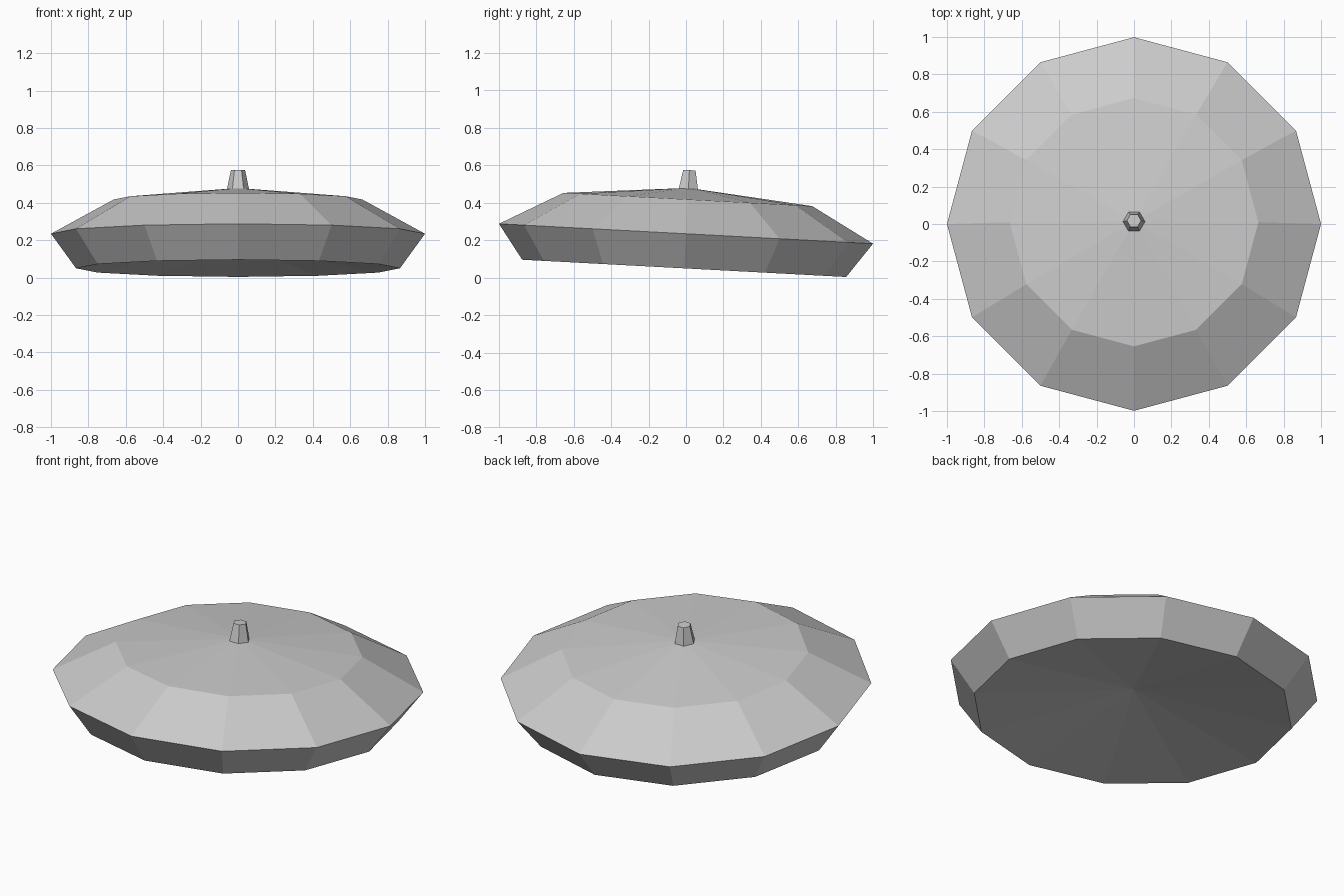
import bpy, bmesh, math
from mathutils import Matrix, Vector

cube = bpy.data.objects.get("Cube")
if cube:
    bpy.data.objects.remove(cube)

GREY = (0.6, 0.6, 0.6, 1)
mat = bpy.data.materials.new("plain grey")
mat.use_nodes = True
mat.diffuse_color = GREY
mat.node_tree.nodes["Principled BSDF"].inputs["Base Color"].default_value = GREY

# Everything leans back slightly about the rim centre
RIM_Z = 0.235
TILT = Matrix.Translation((0, 0, RIM_Z)) @ Matrix.Rotation(math.radians(-3.05), 4, "X")


def lathe(name, sides, profile):
    """Flat-shaded solid of revolution from (radius, height) points; radius 0 is a tip."""
    bm = bmesh.new()
    rings = []
    for r, z in profile:
        count = sides if r else 1
        rings.append([bm.verts.new(TILT @ Vector((r * math.cos(i * math.tau / sides),
                                                  r * math.sin(i * math.tau / sides), z)))
                      for i in range(count)])
    for a, b in zip(rings, rings[1:]):
        for i in range(sides):
            j = (i + 1) % sides
            corners = [a[i % len(a)], a[j % len(a)], b[j % len(b)], b[i % len(b)]]
            bm.faces.new(list(dict.fromkeys(corners)))
    for ring in (rings[0], rings[-1]):
        if len(ring) > 1:
            bm.faces.new(ring)
    bmesh.ops.recalc_face_normals(bm, faces=bm.faces)
    mesh = bpy.data.meshes.new(name)
    bm.to_mesh(mesh)
    bm.free()
    mesh.materials.append(mat)
    obj = bpy.data.objects.new(name, mesh)
    bpy.context.collection.objects.link(obj)
    return obj


# Twelve-sided cap with a shallow hollow underneath
lathe("cap", 12, [(0, -0.055), (0.866, -0.185), (1, 0), (0.665, 0.183), (0, 0.245)])

# Small tapered six-sided knob
lathe("knob", 6, [(0.062, 0.225), (0.038, 0.34)])
